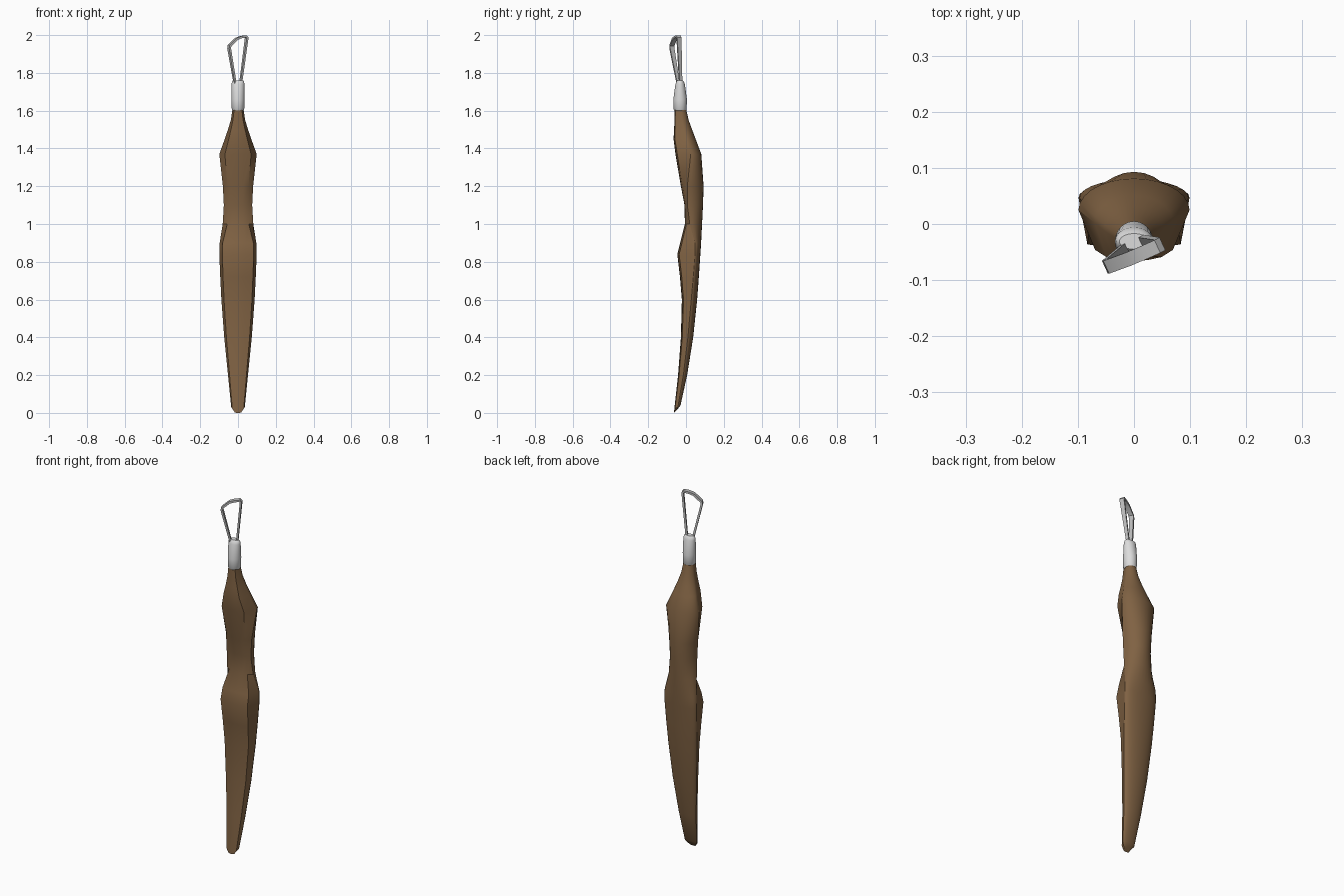
import bpy, bmesh, math
from mathutils import Vector

if "Cube" in bpy.data.objects:
    bpy.data.objects.remove(bpy.data.objects["Cube"])


def material(name, rgb):
    m = bpy.data.materials.new(name)
    m.diffuse_color = (*rgb, 1)
    m.use_nodes = True
    m.node_tree.nodes["Principled BSDF"].inputs["Base Color"].default_value = m.diffuse_color
    return m


def loft(name, rings, mat, angle=30):
    """Skin a list of equal-length point rings."""
    bm = bmesh.new()
    vs = [[bm.verts.new(p) for p in r] for r in rings]
    n = len(rings[0])
    for a, b in zip(vs, vs[1:]):
        for i in range(n):
            j = (i + 1) % n
            bm.faces.new((a[i], a[j], b[j], b[i]))
    bm.faces.new(vs[0][::-1])
    bm.faces.new(vs[-1])
    bmesh.ops.recalc_face_normals(bm, faces=bm.faces)
    me = bpy.data.meshes.new(name)
    bm.to_mesh(me)
    bm.free()
    ob = bpy.data.objects.new(name, me)
    bpy.context.collection.objects.link(ob)
    me.materials.append(mat)
    bpy.ops.object.select_all(action='DESELECT')
    ob.select_set(True)
    bpy.context.view_layer.objects.active = ob
    bpy.ops.object.shade_smooth_by_angle(angle=math.radians(angle))
    return ob


wood = material("brown_wood", (0.215, 0.122, 0.056))
metal = material("light_metal", (0.72, 0.72, 0.72))
steel = material("wire_steel", (0.5, 0.5, 0.5))

# Handle stations: height, half width, y of front, side crease and back
stations = [
    (0, .02, -.063, -.052, -.044),
    (.02, .036, -.062, -.043, -.029),
    (.2, .053, -.042, -.014, .006),
    (.4, .073, -.027, .01, .038),
    (.6, .088, -.022, .028, .059),
    (.72, .094, -.032, .038, .068),
    (.84, .099, -.046, .047, .076),
    (.9, .097, -.031, .047, .08),
    (1, .081, -.006, .02, .085),
    (1.1, .075, -.008, .007, .09),
    (1.2, .08, -.027, .007, .093),
    (1.37, .099, -.056, .025, .081),
    (1.45, .07, -.066, .002, .051),
    (1.5, .053, -.063, -.012, .032),
    (1.55, .038, -.061, -.022, .014),
    (1.62, .027, -.059, -.03, -.002),
]
rings = []
for z, w, yf, yc, yb in stations:
    flat = w * (.84 if z < .95 else .7)      # half width of the front flat
    slant = .02 if z < .1 else 0             # tilted tip
    pts = [(flat * t / 2, yf + .025 * w * t * t) for t in range(-2, 3)]
    for k in range(15):                      # rounded back
        a = math.pi * k / 14
        pts.append((w * math.cos(a), yc + (yb - yc) * math.sin(a)))
    rings.append([(x, y, z + slant * (y - yf) / (yb - yf)) for x, y in pts])
loft("handle", rings, wood)

# Ferrule, round below and pinched flat at the top
rings = []
for z, rx, ry in [(1.6, .029, .03), (1.606, .033, .034), (1.66, .034, .036),
                  (1.74, .034, .025), (1.754, .032, .02), (1.761, .026, .014)]:
    rings.append([(rx * math.cos(a), -.031 + ry * math.sin(a), z)
                  for a in (2 * math.pi * i / 24 for i in range(24))])
loft("ferrule", rings, metal, 40)

# Bent flat-wire loop in a plane turned about the handle axis: (x, z) path
normal = Vector((.42, -.91, 0))
outline = [(-.013, 1.73), (-.047, 1.93), (-.045, 1.944), (-.008, 1.98),
           (.018, 1.99), (.04, 1.994), (.046, 1.986), (.012, 1.73)]
path = [Vector((x, -.033 + .46 * x - .1 * (z - 1.73), z)) for x, z in outline]
last = len(path) - 1
rings = []
for i, p in enumerate(path):
    d0 = (p - path[max(i - 1, 0)]).normalized()
    d1 = (path[min(i + 1, last)] - p).normalized()
    side = normal.cross((d0 + d1).normalized()).normalized() * .0055
    half = normal * (.007 if i in (0, last) else .0125)
    rings.append([p + side + half, p + side - half, p - side - half, p - side + half])
loft("wire_loop", rings, steel, 25)
